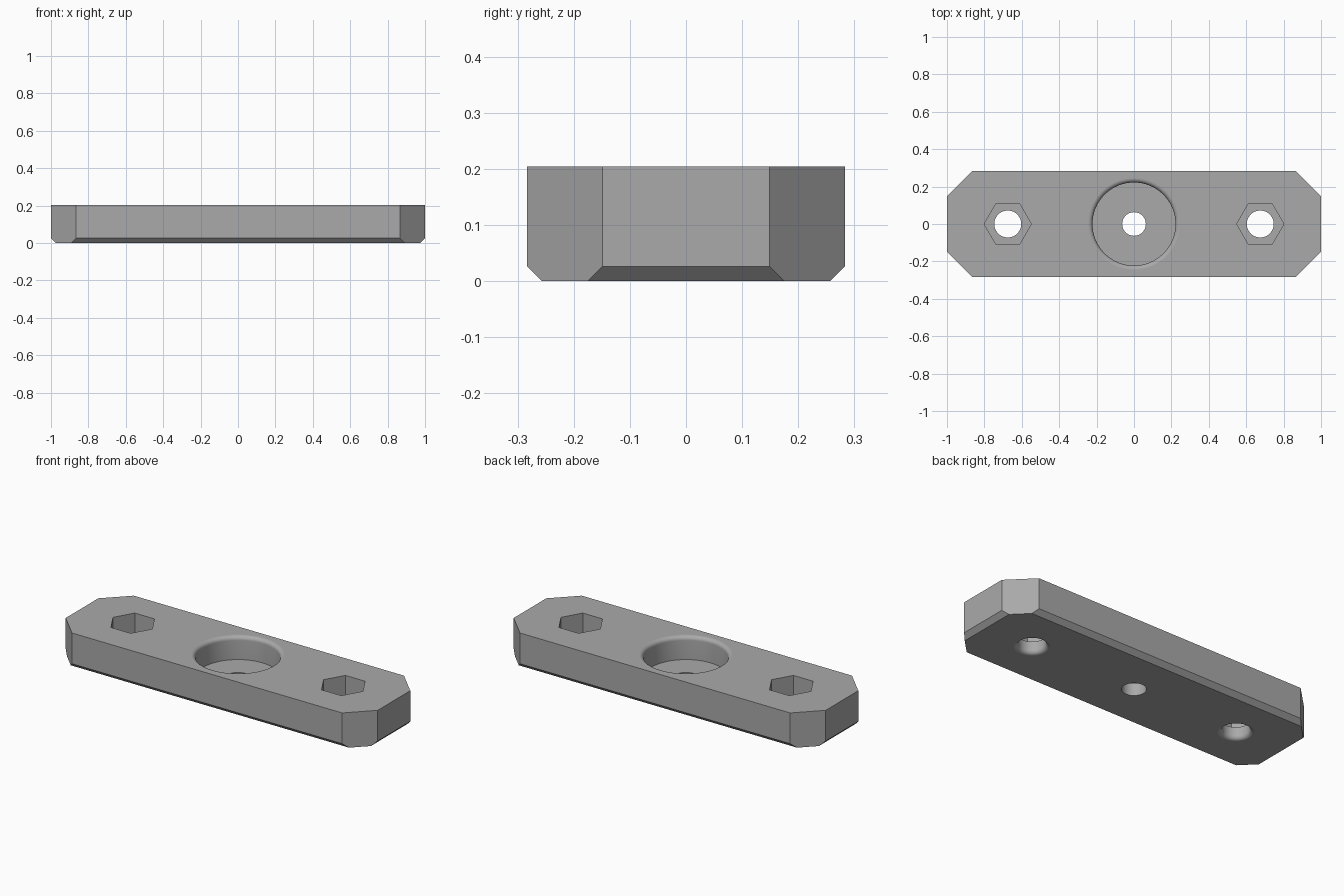
import bpy, bmesh
from math import sin, cos, pi

if "Cube" in bpy.data.objects:
    bpy.data.objects.remove(bpy.data.objects["Cube"])

HEIGHT = 0.204
BEVEL = 0.026
FLOOR = 0.07
FILLET = 0.023

grey = bpy.data.materials.new("plain_grey")
grey.use_nodes = True
grey.diffuse_color = (0.4, 0.4, 0.4, 1)
grey.node_tree.nodes["Principled BSDF"].inputs["Base Color"].default_value = (0.4, 0.4, 0.4, 1)


def loft(name, rings, round_sides=False, x=0):
    """Closed solid through equal-sized rings of points; sloped strips may be smooth."""
    bm = bmesh.new()
    loops = [[bm.verts.new(p) for p in ring] for ring in rings]
    n = len(loops[0])
    for low, high in zip(loops, loops[1:]):
        for i in range(n):
            j = (i + 1) % n
            face = bm.faces.new((low[i], low[j], high[j], high[i]))
            face.smooth = round_sides and abs(low[0].co.z - high[0].co.z) > 1e-5
    bm.faces.new(loops[0][::-1])
    bm.faces.new(loops[-1])
    bmesh.ops.recalc_face_normals(bm, faces=bm.faces)
    mesh = bpy.data.meshes.new(name)
    bm.to_mesh(mesh)
    bm.free()
    mesh.materials.append(grey)
    obj = bpy.data.objects.new(name, mesh)
    obj.location.x = x
    bpy.context.collection.objects.link(obj)
    return obj


def circle(r, z, n=64):
    return [(r * cos(2 * pi * i / n), r * sin(2 * pi * i / n), z) for i in range(n)]


def octagon(hx, hy, z, diagonal=1.149):
    """Rectangle with its corners cut by fixed diagonal planes."""
    a, b = diagonal - hy, diagonal - hx
    quarter = [(hx, b), (a, hy)]
    half = quarter + [(-px, py) for px, py in quarter[::-1]]
    return [(px, py, z) for px, py in half + [(-px, -py) for px, py in half]]


# Plate with cut corners and bevelled long and short bottom edges
plate = loft("mounting_plate", [
    octagon(1 - BEVEL, 0.283 - BEVEL, 0),
    octagon(1, 0.283, BEVEL),
    octagon(1, 0.283, HEIGHT)])

# Centre bore and round pocket with a rounded rim
steps = [pi / 2 * i / 8 for i in range(9)]
rim = [circle(0.222 + FILLET * (1 - cos(t)), HEIGHT - FILLET * (1 - sin(t))) for t in steps]
cutters = [loft("pocket_cutter", [circle(0.063, -0.1), circle(0.063, FLOOR), circle(0.222, FLOOR)]
                + rim + [circle(0.222 + FILLET, 0.3)], True)]

# Bolt bores with rounded lower rims, and hexagonal nut recesses
mouth = [circle(0.072 + FILLET * (1 - sin(t)), FILLET * (1 - cos(t))) for t in steps]
for side, x in (("left", 0.675), ("right", -0.675)):
    cutters.append(loft(side + "_bore_cutter", [circle(0.072 + FILLET, -0.1)] + mouth
                        + [circle(0.072, 0.1)], True, x))
    cutters.append(loft(side + "_nut_cutter", [circle(0.126, FLOOR, 6), circle(0.126, 0.3, 6)], x=x))

# Cut the openings, then drop the cutters
bpy.context.view_layer.objects.active = plate
for cutter in cutters:
    mod = plate.modifiers.new(cutter.name, "BOOLEAN")
    mod.operation = "DIFFERENCE"
    mod.solver = "EXACT"
    mod.object = cutter
    cutter.hide_render = True
    bpy.ops.object.modifier_apply(modifier=mod.name)
    bpy.data.objects.remove(cutter)
